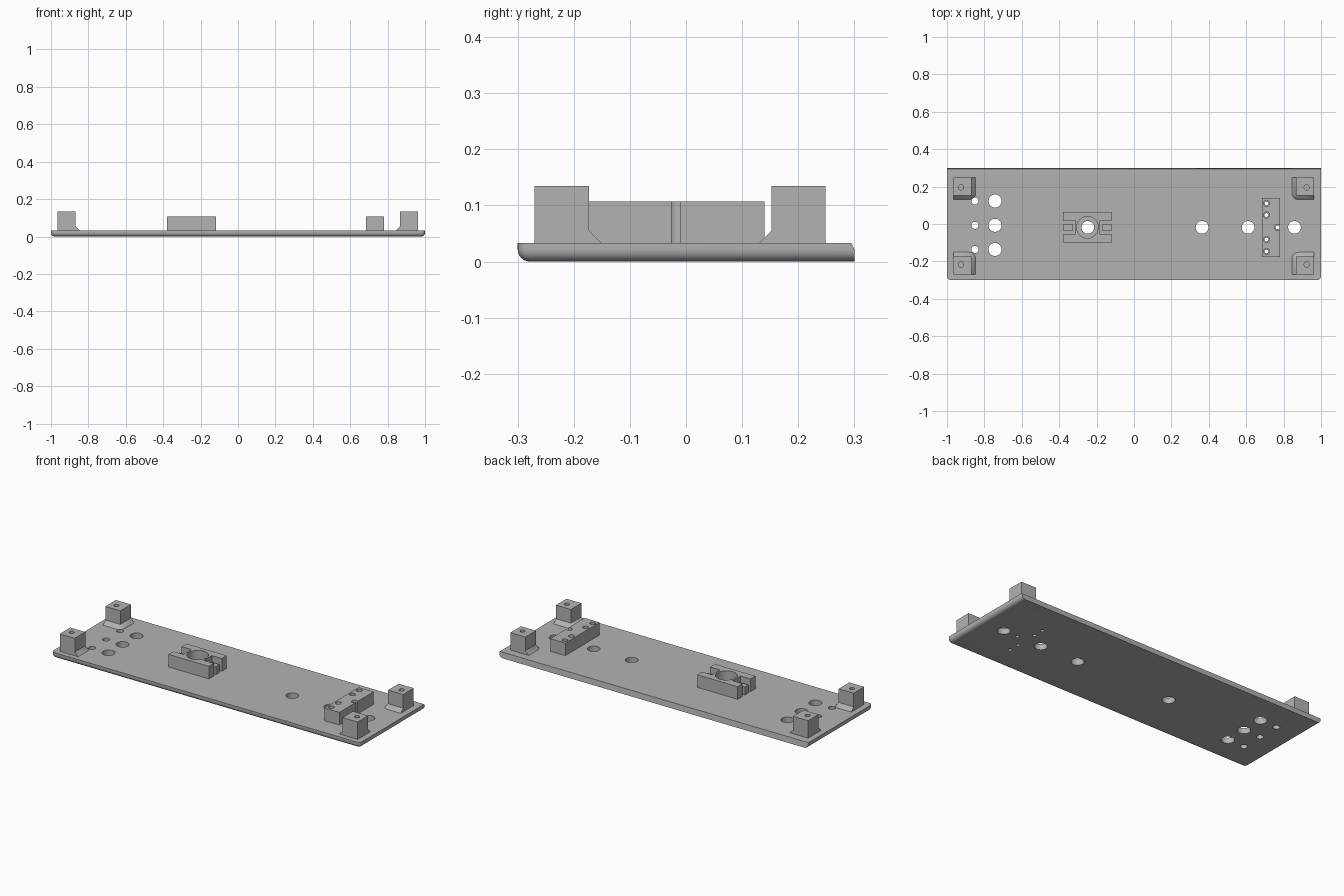
import bpy, bmesh, math

old = bpy.data.objects.get("Cube")
if old:
    bpy.data.objects.remove(old, do_unlink=True)

grey = bpy.data.materials.new("plain_grey")
grey.use_nodes = True
colour = (0.45, 0.45, 0.45, 1)
grey.diffuse_color = colour
grey.node_tree.nodes["Principled BSDF"].inputs["Base Color"].default_value = colour

PLATE_TOP, BLOCK_TOP, POST_TOP = 0.033, 0.107, 0.135
SINK = 0.028  # raised parts start slightly inside the plate


def finish(bm, name):
    bmesh.ops.recalc_face_normals(bm, faces=bm.faces)
    mesh = bpy.data.meshes.new(name)
    bm.to_mesh(mesh)
    bm.free()
    mesh.materials.append(grey)
    obj = bpy.data.objects.new(name, mesh)
    bpy.context.collection.objects.link(obj)
    return obj


def add_box(bm, x0, x1, y0, y1, z0, z1):
    verts = bmesh.ops.create_cube(bm, size=1)["verts"]
    for v in verts:
        v.co.x = x1 if v.co.x > 0 else x0
        v.co.y = y1 if v.co.y > 0 else y0
        v.co.z = z1 if v.co.z > 0 else z0


def add_hole(bm, x, y, r, z0, z1):
    made = bmesh.ops.create_cone(bm, cap_ends=True, segments=32, radius1=r, radius2=r, depth=z1 - z0)
    bmesh.ops.translate(bm, verts=made["verts"], vec=(x, y, (z0 + z1) / 2))


def activate(obj):
    bpy.ops.object.select_all(action='DESELECT')
    obj.select_set(True)
    bpy.context.view_layer.objects.active = obj


def cut(obj, bm):
    cutter = finish(bm, "cutter")
    cutter.hide_render = True
    mod = obj.modifiers.new("cut", 'BOOLEAN')
    mod.operation, mod.solver, mod.object = 'DIFFERENCE', 'EXACT', cutter
    activate(obj)
    bpy.ops.object.modifier_apply(modifier=mod.name)
    bpy.data.objects.remove(cutter, do_unlink=True)


def smooth(obj):
    activate(obj)
    bpy.ops.object.shade_smooth_by_angle(angle=math.radians(30))


# Base plate: rounded lower edges and front corners, leaning back edge
bm = bmesh.new()
add_box(bm, -1, 1, -0.3, 0.3, 0, PLATE_TOP)
rounded = []
for e in bm.edges:
    a, b = e.verts[0].co, e.verts[1].co
    mid = (a + b) / 2
    low = mid.z < 0.001 and mid.y < 0.2
    front_corner = abs(a.z - b.z) > 0.01 and mid.y < 0
    if low or front_corner:
        rounded.append(e)
bmesh.ops.bevel(bm, geom=rounded, offset=0.022, segments=6, profile=0.5, affect='EDGES')
for v in bm.verts:
    if v.co.y > 0.29 and v.co.z > 0.03:
        v.co.y = 0.295
plate = finish(bm, "base_plate")

# Hole positions
ROW = -0.018
terminal_holes = [(0.708, y) for y in (0.11, 0.048, -0.083, -0.147)] + [(0.767, ROW)]
bm = bmesh.new()
for y in (0.123, -0.007, -0.136):
    add_hole(bm, -0.743, y, 0.035, -0.1, 0.2)
    add_hole(bm, -0.85, y, 0.019, -0.1, 0.2)
for x in (-0.247, 0.364, 0.61, 0.858):
    add_hole(bm, x, ROW, 0.034, -0.1, 0.2)
for x, y in terminal_holes:
    add_hole(bm, x, y, 0.01, -0.1, 0.2)
cut(plate, bm)
smooth(plate)

# Slotted holder with a round well and an end notch on each side
HX = -0.249
bm = bmesh.new()
add_box(bm, HX - 0.131, HX + 0.131, ROW - 0.082, ROW + 0.082, SINK, BLOCK_TOP)
holder = finish(bm, "slotted_holder")
bm = bmesh.new()
add_hole(bm, HX, ROW, 0.058, 0.01, 0.2)
for s in (-1, 1):
    ends = sorted((HX + s * 0.066, HX + s * 0.15))
    add_box(bm, *ends, ROW - 0.037, ROW + 0.037, 0.01, 0.2)
cut(holder, bm)
smooth(holder)

# Low tabs standing in the notches
for s, side in ((-1, "right"), (1, "left")):
    bm = bmesh.new()
    ends = sorted((HX + s * 0.078, HX + s * 0.131))
    add_box(bm, *ends, ROW - 0.016, ROW + 0.016, SINK, 0.08)
    finish(bm, "holder_tab_" + side)

# Terminal block with screw wells
bm = bmesh.new()
add_box(bm, 0.684, 0.781, -0.177, 0.14, SINK, BLOCK_TOP)
block = finish(bm, "terminal_block")
bm = bmesh.new()
for x, y in terminal_holes:
    add_hole(bm, x, y, 0.016, 0.01, 0.2)
cut(block, bm)
smooth(block)

# Corner posts, each with a sloped skirt on its two inner sides
HALF, FLARE, ROUND = 0.0485, 0.022, 0.035
for cx, sx in ((-0.917, 1), (0.915, -1)):
    for cy, sy in ((-0.2215, 1), (0.2005, -1)):
        name = ("left" if cx > 0 else "right") + ("_front" if cy < 0 else "_back")
        bm = bmesh.new()
        add_box(bm, cx - HALF, cx + HALF, cy - HALF, cy + HALF, SINK, POST_TOP)
        post = finish(bm, "post_" + name)
        bm = bmesh.new()
        add_hole(bm, cx - sx * 0.008, cy + sy * 0.005, 0.014, 0.06, 0.2)
        cut(post, bm)
        smooth(post)

        bm = bmesh.new()
        reach = HALF + FLARE
        for ux in (-HALF, HALF):
            for uy in (-HALF, HALF):
                bm.verts.new((cx + ux, cy + uy, 0.055))
        foot = [(-HALF, -HALF), (reach, -HALF), (-HALF, reach)]
        for i in range(7):
            a = math.pi / 2 * i / 6
            foot.append((reach - ROUND + ROUND * math.cos(a), reach - ROUND + ROUND * math.sin(a)))
        for ux, uy in foot:
            for z in (SINK, PLATE_TOP):
                bm.verts.new((cx + sx * ux, cy + sy * uy, z))
        bmesh.ops.convex_hull(bm, input=bm.verts)
        skirt = finish(bm, "post_skirt_" + name)
        smooth(skirt)
